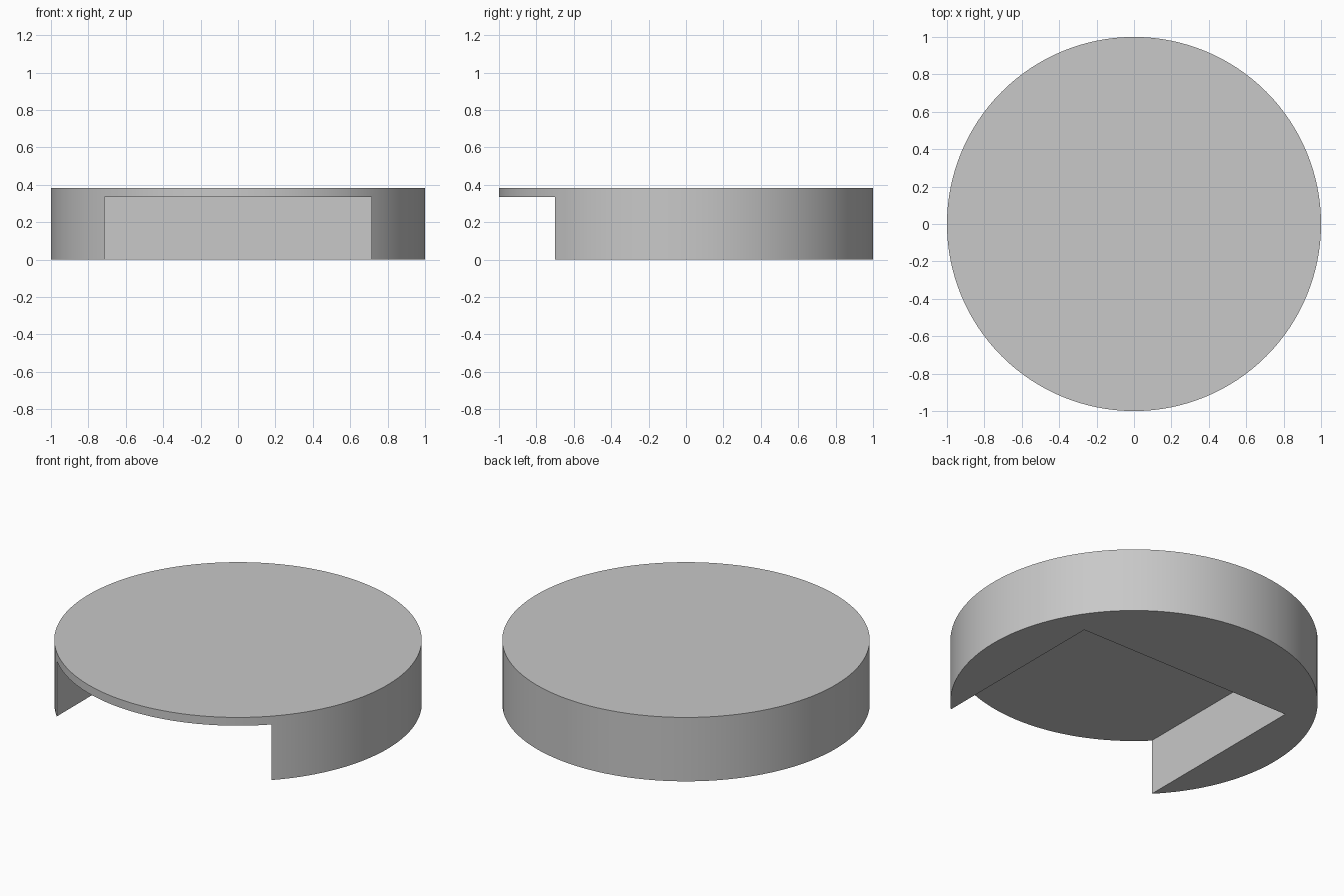
import bpy

RADIUS, HEIGHT = 1.0, 0.384
POCKET_HALF_WIDTH, POCKET_HEIGHT, POCKET_BACK = 0.714, 0.334, 0.43

if "Cube" in bpy.data.objects:
    bpy.data.objects.remove(bpy.data.objects["Cube"], do_unlink=True)

# Plain grey material
grey = bpy.data.materials.new("plain grey")
grey.use_nodes = True
colour = (0.58, 0.58, 0.58, 1)
grey.diffuse_color = colour
grey.node_tree.nodes["Principled BSDF"].inputs["Base Color"].default_value = colour

# Pocket cutter: open at the front and underneath
front, below = -1.2, -0.2
bpy.ops.mesh.primitive_cube_add(
    size=1, location=(0, (front + POCKET_BACK) / 2, (below + POCKET_HEIGHT) / 2))
cutter = bpy.context.object
cutter.name = "pocket_cutter"
cutter.scale = (2 * POCKET_HALF_WIDTH, POCKET_BACK - front, POCKET_HEIGHT - below)
bpy.ops.object.transform_apply(location=True, rotation=False, scale=True)
cutter.data.materials.append(grey)

# Round disc with the pocket cut out
bpy.ops.mesh.primitive_cylinder_add(
    vertices=128, radius=RADIUS, depth=HEIGHT, location=(0, 0, HEIGHT / 2))
disc = bpy.context.object
disc.name = "round_cover"
disc.data.materials.append(grey)
cut = disc.modifiers.new("pocket", "BOOLEAN")
cut.operation = "DIFFERENCE"
cut.solver = "EXACT"
cut.object = cutter
bpy.ops.object.modifier_apply(modifier=cut.name)
bpy.data.objects.remove(cutter, do_unlink=True)
bpy.ops.object.shade_smooth_by_angle()
